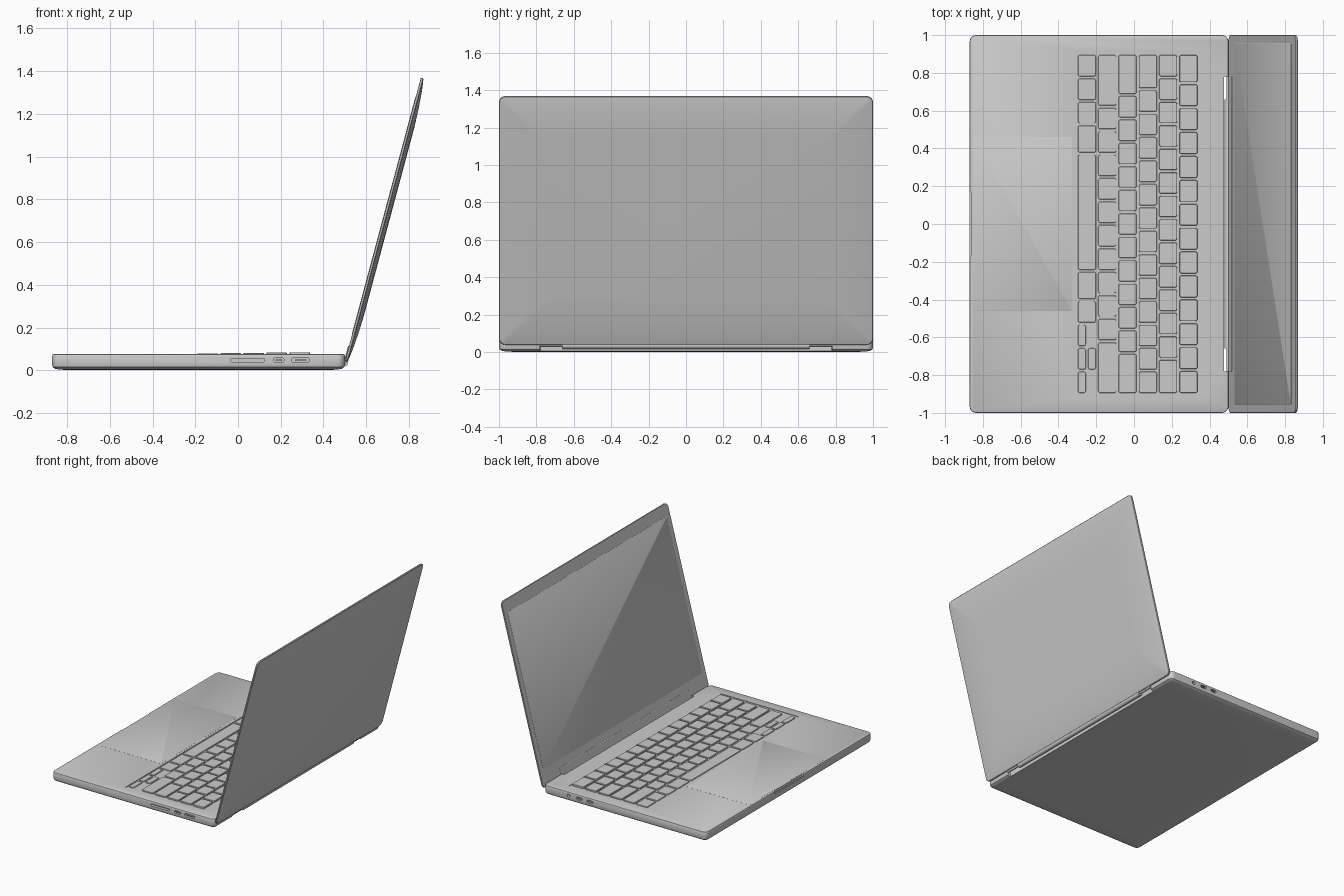
import bpy, bmesh, math
from mathutils import Matrix

if "Cube" in bpy.data.objects:
    bpy.data.objects.remove(bpy.data.objects["Cube"])

I = Matrix.Identity(4)


def outline(x0, x1, y0, y1, r, seg):
    """Rounded rectangle, counter-clockwise."""
    pts = []
    for cx, cy, a0 in ((x1 - r, y1 - r, 0), (x0 + r, y1 - r, 90),
                       (x0 + r, y0 + r, 180), (x1 - r, y0 + r, 270)):
        for i in range(seg + 1):
            a = math.radians(a0 + 90 * i / seg)
            pts.append((cx + r * math.cos(a), cy + r * math.sin(a)))
    return pts


def loft(bm, x0, x1, y0, y1, r, rings, seg=4, mat=I):
    """Closed slab: rounded rectangles stacked as (inset, z) rings."""
    loops = []
    for ins, z in rings:
        pts = outline(x0 + ins, x1 - ins, y0 + ins, y1 - ins, max(r - ins, r * 0.5), seg)
        loops.append([bm.verts.new(mat @ Matrix.Translation((x, y, z)).translation) for x, y in pts])
    n = len(loops[0])
    for a, b in zip(loops, loops[1:]):
        for i in range(n):
            bm.faces.new((a[i], a[(i + 1) % n], b[(i + 1) % n], b[i]))
    bm.faces.new(loops[0][::-1])
    bm.faces.new(loops[-1])


def finish(bm, name, angle=30):
    bmesh.ops.recalc_face_normals(bm, faces=bm.faces)
    me = bpy.data.meshes.new(name)
    bm.to_mesh(me)
    bm.free()
    ob = bpy.data.objects.new(name, me)
    bpy.context.collection.objects.link(ob)
    smooth(ob, angle)
    return ob


def smooth(ob, angle=30):
    bpy.ops.object.select_all(action='DESELECT')
    bpy.context.view_layer.objects.active = ob
    ob.select_set(True)
    bpy.ops.object.shade_smooth_by_angle(angle=math.radians(angle))


def slab(name, *args, **kw):
    bm = bmesh.new()
    loft(bm, *args, **kw)
    return finish(bm, name)


# Base body with softened underside
DECK = 0.075
base = slab("base", -0.87, 0.5, -1, 1, 0.035,
            [(0.10, 0), (0.035, 0.003), (0.014, 0.007), (0.004, 0.014), (0, 0.024),
             (0, 0.069), (0.002, 0.073), (0.006, DECK)], seg=6)

# Ports: side, centre x, width, height
ports = [(-1, 0.045, 0.16, 0.016), (-1, 0.19, 0.05, 0.02), (-1, 0.293, 0.085, 0.022),
         (1, 0.29, 0.024, 0.022), (1, 0.20, 0.05, 0.02), (1, 0.11, 0.05, 0.02)]


def port_frame(side, x):
    return Matrix.Translation((x, side, 0.047)) @ Matrix.Rotation(math.pi / 2, 4, 'X')


# Cutter: keyboard well, hinge notch, finger scoop, ports
bm = bmesh.new()
loft(bm, -0.307, 0.345, -0.92, 0.92, 0.01, [(0, DECK - 0.004), (0, 0.1)])
loft(bm, 0.477, 0.6, -0.78, 0.78, 0.004, [(0, -0.02), (0, 0.1)])
loft(bm, -0.89, -0.862, -0.17, 0.17, 0.008, [(0, 0.055), (0, 0.1)])
for side, x, w, h in ports:
    loft(bm, -w / 2, w / 2, -h / 2, h / 2, h * 0.45, [(0, -0.02), (0, 0.02)], mat=port_frame(side, x))
cutter = finish(bm, "base_cutter")
cutter.hide_render = True
mod = base.modifiers.new("cut", 'BOOLEAN')
mod.object = cutter
mod.solver = 'EXACT'
bpy.context.view_layer.objects.active = base
bpy.ops.object.modifier_move_to_index(modifier="cut", index=0)
bpy.ops.object.modifier_apply(modifier="cut")
bpy.data.objects.remove(cutter)

# Contact tongues inside the ports
bm = bmesh.new()
for side, x, w, h in ports[1:3] + ports[4:]:
    loft(bm, -w * 0.32, w * 0.32, -0.003, 0.003, 0.002, [(0, -0.018), (0, 0.018)],
         seg=2, mat=port_frame(side, x) @ Matrix.Translation((0, 0, -side * -0.021)))
bm.verts.ensure_lookup_table()
finish(bm, "port_tongues")

# Trackpad
slab("trackpad", -0.855, -0.325, -0.46, 0.46, 0.008,
     [(0, DECK - 0.003), (0, DECK + 0.0005), (0.001, DECK + 0.001)])

# Keyboard: widths in key units from the user's left (+y), back row first
rows = [("function", [1.25] + [13.25 / 13] * 13),
        ("number", [1] * 13 + [1.5]),
        ("upper", [1.5] + [1] * 13),
        ("home", [1.75] + [1] * 11 + [1.75]),
        ("lower", [2.25] + [1] * 10 + [2.25]),
        ("bottom", [1, 1, 1, 1.25, 5, 1.25, 1])]
UNIT, PITCH, GAP = 1.80 / 14.5, 0.1075, 0.006


def key(bm, x0, x1, y0, y1, top):
    loft(bm, x0 + GAP, x1 - GAP, y0 + GAP, y1 - GAP, 0.01,
         [(0, DECK - 0.006), (0, top - 0.002), (0.002, top)], seg=3)


for i, (label, widths) in enumerate(rows):
    bm = bmesh.new()
    x1 = 0.342 - i * PITCH
    top = 0.084 - i * 0.0014
    y = 0.90
    for w in widths:
        key(bm, x1 - PITCH, x1, y - w * UNIT, y, top)
        y -= w * UNIT
    if label == "bottom":
        # Half-height arrow keys
        xm = x1 - PITCH / 2
        for j, backs in enumerate(((0,), (0, 1), (0,))):
            for b in backs:
                lo = xm if b else x1 - PITCH
                key(bm, lo, lo + PITCH / 2, y - (j + 1) * UNIT, y - j * UNIT, top)
    finish(bm, label + "_keys")

# Lid, built flat (x = up the lid, z = towards the user) then tilted
tilt = Matrix.Translation((0.50, 0, 0.041)) @ Matrix.Rotation(math.radians(-75), 4, 'Y')
L = 1.375
slab("lid", 0, L, -1, 1, 0.035,
     [(0.24, -0.031), (0.15, -0.028), (0.07, -0.022), (0.02, -0.016), (0.003, -0.013),
      (0, -0.010), (0, -0.002), (0.002, 0)], seg=6, mat=tilt)
slab("screen", 0.13, 1.285, -0.957, 0.957, 0.006,
     [(0, -0.003), (0, 0.001), (0.001, 0.0015)], mat=tilt)
slab("lid_lower_bar", 0.012, 0.075, -0.78, 0.78, 0.004,
     [(0, -0.004), (0, 0.002), (0.003, 0.004)], mat=tilt)


# Hinges: central barrel and two small brackets at the ends
def barrel(name, y0, y1, r, x, z):
    bm = bmesh.new()
    bmesh.ops.create_cone(bm, cap_ends=True, segments=24, radius1=r, radius2=r, depth=y1 - y0,
                          matrix=Matrix.Translation((x, (y0 + y1) / 2, z)) @ Matrix.Rotation(math.pi / 2, 4, 'X'))
    finish(bm, name)


barrel("hinge_barrel", -0.66, 0.66, 0.017, 0.497, 0.034)
for side, label in ((-1, "right"), (1, "left")):
    barrel("hinge_pin_" + label, side * 0.72 - 0.062, side * 0.72 + 0.062, 0.009, 0.498, 0.038)
smooth(base)
